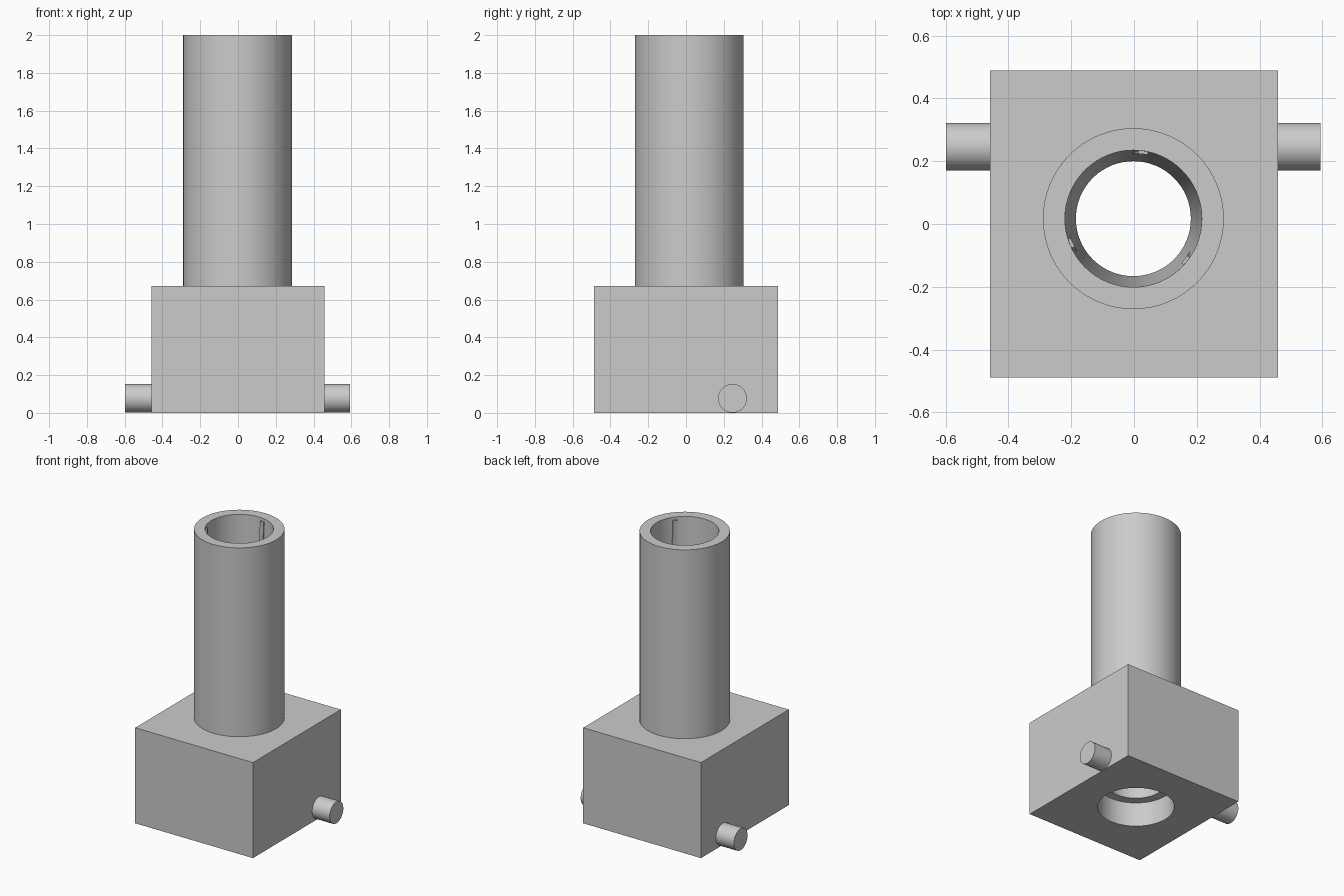
import bpy, bmesh, math
from mathutils import Matrix, Vector

cube = bpy.data.objects.get("Cube")
if cube:
    bpy.data.objects.remove(cube, do_unlink=True)

AXIS = Vector((-0.002, 0.017, 0))   # centre line of tube and bore
BLOCK_TOP, TUBE_TOP = 0.672, 2.0
LEDGE_Z, LEDGE_R, MOUTH_R = 0.17, 0.183, 0.218
SEGMENTS = 64

grey = bpy.data.materials.new("plain grey")
grey.use_nodes = True
grey.diffuse_color = (0.6, 0.6, 0.6, 1)
grey.node_tree.nodes["Principled BSDF"].inputs["Base Color"].default_value = (0.6, 0.6, 0.6, 1)


def bore_radius(z):
    return LEDGE_R + (MOUTH_R - LEDGE_R) * (z - LEDGE_Z) / (TUBE_TOP - LEDGE_Z)


def finish(bm, name, smooth=False):
    bmesh.ops.recalc_face_normals(bm, faces=bm.faces)
    mesh = bpy.data.meshes.new(name)
    bm.to_mesh(mesh)
    bm.free()
    mesh.materials.append(grey)
    obj = bpy.data.objects.new(name, mesh)
    bpy.context.collection.objects.link(obj)
    bpy.ops.object.select_all(action='DESELECT')
    obj.select_set(True)
    bpy.context.view_layer.objects.active = obj
    if smooth:
        bpy.ops.object.shade_smooth_by_angle(angle=math.radians(30))
    return obj


def lathe(name, profile, capped=False, closed=False):
    """Turn a (radius, height) profile around the bore axis."""
    bm = bmesh.new()
    rings = []
    for r, z in profile:
        angles = [math.tau * i / SEGMENTS for i in range(SEGMENTS)]
        rings.append([bm.verts.new(AXIS + Vector((r * math.cos(a), r * math.sin(a), z)))
                      for a in angles])
    pairs = list(zip(rings, rings[1:]))
    if closed:
        pairs.append((rings[-1], rings[0]))
    for low, high in pairs:
        for i in range(SEGMENTS):
            j = (i + 1) % SEGMENTS
            bm.faces.new((low[i], low[j], high[j], high[i]))
    if capped:
        bm.faces.new(rings[0])
        bm.faces.new(rings[-1])
    return finish(bm, name, smooth=True)


# Cutter for the stepped hole through the block
cutter = lathe("bore_cutter", [(0.244, -0.1), (0.244, LEDGE_Z), (LEDGE_R, LEDGE_Z),
                               (bore_radius(0.8), 0.8)], capped=True)
cutter.hide_render = True

# Base block
bm = bmesh.new()
bmesh.ops.create_cube(bm, size=1, matrix=Matrix.Translation((0, 0, BLOCK_TOP / 2))
                      @ Matrix.Diagonal((0.916, 0.976, BLOCK_TOP, 1)))
block = finish(bm, "base_block")
cut = block.modifiers.new("bore", 'BOOLEAN')
cut.operation, cut.solver, cut.object = 'DIFFERENCE', 'EXACT', cutter
bpy.ops.object.modifier_apply(modifier=cut.name)
bpy.data.objects.remove(cutter, do_unlink=True)
bpy.ops.object.shade_smooth_by_angle(angle=math.radians(30))

# Upright tube with a tapering bore
lathe("tube", [(0.288, BLOCK_TOP), (0.288, TUBE_TOP), (MOUTH_R, TUBE_TOP),
               (bore_radius(BLOCK_TOP), BLOCK_TOP)], closed=True)

# Three slim ribs inside the tube mouth, fading into the taper
for n, degrees in enumerate((86, 206, 326)):
    bm = bmesh.new()
    bmesh.ops.create_cube(bm, size=1, matrix=Matrix.Translation(AXIS)
                          @ Matrix.Rotation(math.radians(degrees), 4, 'Z')
                          @ Matrix.Translation((0.225, 0, 1.5))
                          @ Matrix.Rotation(math.radians(2), 4, 'X')
                          @ Matrix.Diagonal((0.036, 0.03, 0.96, 1)))
    finish(bm, f"bore_rib_{n + 1}")

# Side pins
for name, side, tip in (("left_pin", 1, 0.594), ("right_pin", -1, 0.598)):
    root = 0.45
    bm = bmesh.new()
    bmesh.ops.create_cone(bm, cap_ends=True, segments=48, radius1=0.076, radius2=0.076,
                          depth=tip - root,
                          matrix=Matrix.Translation((side * (root + tip) / 2, 0.246, 0.077))
                          @ Matrix.Rotation(math.pi / 2, 4, 'Y'))
    finish(bm, name, smooth=True)
